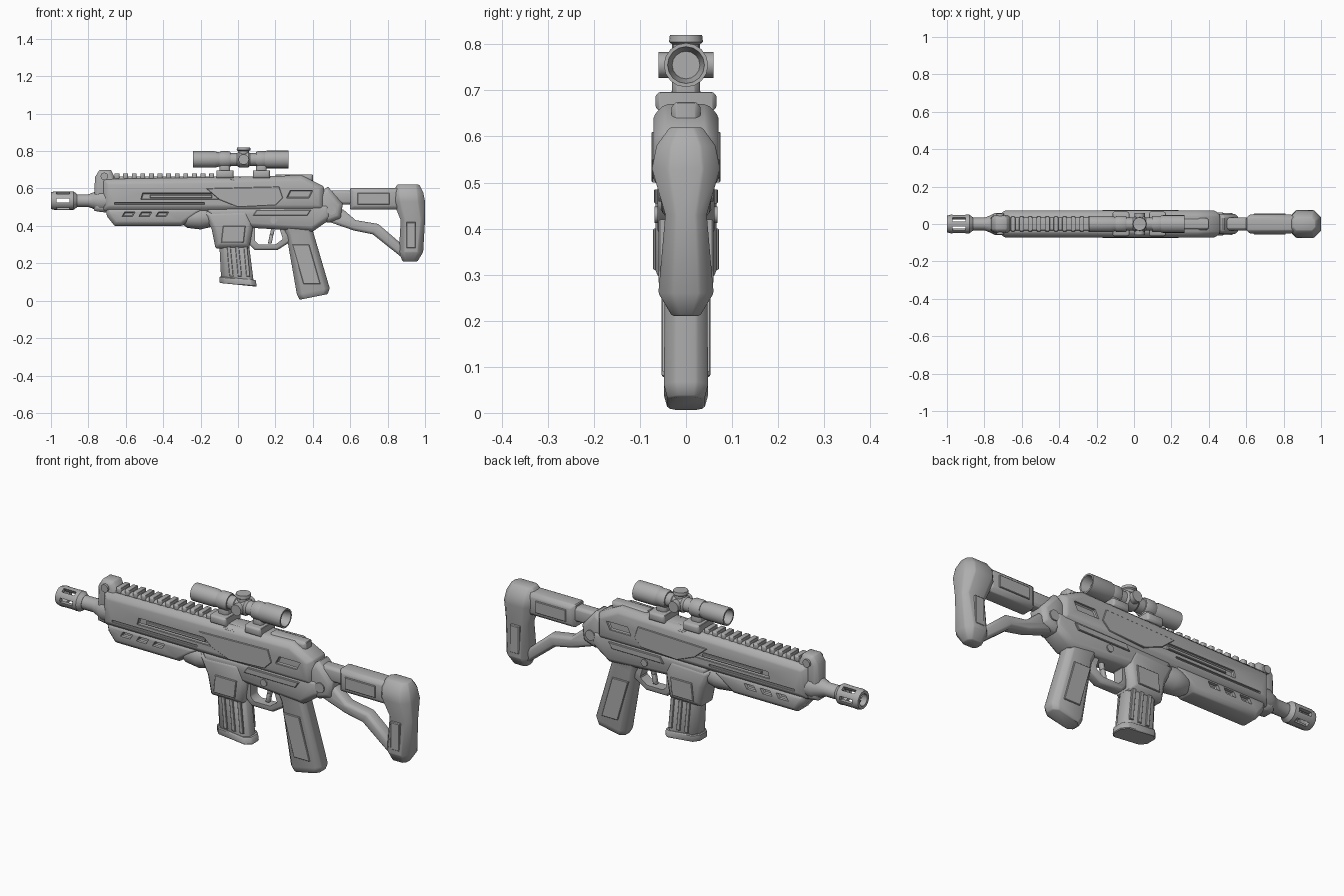
import bpy, bmesh, math
from mathutils import Vector

cube = bpy.data.objects.get("Cube")
if cube:
    bpy.data.objects.remove(cube, do_unlink=True)

GREY = (.42, .42, .42, 1)
metal = bpy.data.materials.new("plain grey")
metal.use_nodes = True
metal.diffuse_color = GREY
metal.node_tree.nodes["Principled BSDF"].inputs["Base Color"].default_value = GREY
metal.node_tree.nodes["Principled BSDF"].inputs["Roughness"].default_value = .6

# Shared lines and half widths
BARREL_Z = .535
SCOPE_X, SCOPE_Z = .015, .755
BODY = .071
LOWER = .062
MAGAZINE = .046


def skin(bm, rings):
    """Join rings of equal length and cap both ends; return the caps."""
    loops = [[bm.verts.new(point) for point in ring] for ring in rings]
    count = len(loops[0])
    for lower, upper in zip(loops, loops[1:]):
        for i in range(count):
            j = (i + 1) % count
            bm.faces.new((lower[i], lower[j], upper[j], upper[i]))
    caps = [bm.faces.new(loops[0]), bm.faces.new(loops[-1])]
    bmesh.ops.recalc_face_normals(bm, faces=bm.faces)
    return caps


def apply(obj, kind, **settings):
    modifier = obj.modifiers.new(kind.title(), kind)
    for key, value in settings.items():
        setattr(modifier, key, value)
    bpy.context.view_layer.objects.active = obj
    bpy.ops.object.modifier_apply(modifier=modifier.name)


def finish(name, bm, bevel=0):
    bmesh.ops.recalc_face_normals(bm, faces=bm.faces)
    mesh = bpy.data.meshes.new(name)
    bm.to_mesh(mesh)
    bm.free()
    mesh.materials.append(metal)
    obj = bpy.data.objects.new(name, mesh)
    bpy.context.collection.objects.link(obj)
    if bevel:
        apply(obj, "BEVEL", width=bevel, segments=1, limit_method="ANGLE", angle_limit=.6)
    return obj


def plate(name, outline, half, offset=0):
    """Side outline extruded across y with chamfered faces; an offset makes a mirrored pair."""
    xs, zs = zip(*outline)
    chamfer = min(half * .35, (max(xs) - min(xs)) / 5, (max(zs) - min(zs)) / 5)
    bm = bmesh.new()
    caps = []
    for middle in ((-offset, offset) if offset else (0,)):
        walls = (middle - half + chamfer, middle + half - chamfer)
        caps += skin(bm, [[(x, wall, z) for x, z in outline] for wall in walls])
    bmesh.ops.inset_individual(bm, faces=caps, thickness=chamfer, depth=chamfer, use_even_offset=True)
    return finish(name, bm, bevel=0 if offset else chamfer / 4)


def slab(name, left, right, bottom, top, half, lean=0, offset=0):
    """Plate with a rectangular outline whose top may lean along x."""
    outline = [(left, bottom), (right, bottom), (right + lean, top), (left + lean, top)]
    return plate(name, outline, half, offset)


def lathe(name, profile, centre, axis="x", sides=16):
    """Turned part: (position, radius) pairs along an axis."""
    along = "xyz".index(axis)
    rings = []
    for position, radius in profile:
        ring = []
        for i in range(sides):
            angle = math.tau * i / sides
            point = Vector(centre)
            point[along] += position
            point[along - 2] += radius * math.cos(angle)
            point[along - 1] += radius * math.sin(angle)
            ring.append(point)
        rings.append(ring)
    bm = bmesh.new()
    skin(bm, rings)
    return finish(name, bm)


def pin(name, x, z, radius, half):
    return lathe(name, [(-half, radius), (half, radius)], (x, 0, z), axis="y", sides=12)


def loft(name, sections, tilt=0):
    """Upright part from (z, left, right, half width) sections with cut corners."""
    rings = []
    for z, left, right, half in sections:
        middle, reach, cut_off = (left + right) / 2, (right - left) / 2, half * .5
        corners = [(reach, half - cut_off), (reach - cut_off, half)]
        corners += [(-x, y) for x, y in reversed(corners)]
        corners += [(-x, -y) for x, y in corners]
        rings.append([(middle + x, y, z + tilt * x) for x, y in corners])
    bm = bmesh.new()
    skin(bm, rings)
    return finish(name, bm, bevel=.004)


def cut(obj, cutter):
    apply(obj, "BOOLEAN", operation="DIFFERENCE", solver="EXACT", object=cutter)
    bpy.data.objects.remove(cutter, do_unlink=True)


# Muzzle, with a bore and through slots, and the barrel
bore = (0, 0, BARREL_Z)
muzzle = lathe("muzzle", [(-.88, .03), (-1, .03), (-1, .045), (-.98, .05), (-.88, .05), (-.86, .035)], bore)
for turn in range(3):
    slot = slab("slot_cutter", -.97, -.9, -.011, .011, half=.1)
    slot.location.z = BARREL_Z
    slot.rotation_euler.x = turn * math.pi / 3
    cut(muzzle, slot)
lathe("barrel", [(-.87, .034), (-.8, .034), (-.77, .045), (-.74, .06), (-.68, .06)], bore)

# Front sight block
plate("front_sight", [(-.77, .48), (-.7, .47), (-.64, .62), (-.68, .7), (-.74, .7), (-.765, .66)], half=.045)
pin("front_sight_pin", -.715, .665, radius=.02, half=.055)

# Upper body, with long vents and a rear window sunk into both sides
upper_body = plate("upper_body", [(-.72, .48), (.46, .48), (.46, .61), (.34, .67), (-.1, .66), (-.72, .65)], BODY)
cut(upper_body, slab("vent_cutter", -.52, -.1, .54, .575, half=.014, lean=.01, offset=BODY))
cut(upper_body, slab("groove_cutter", -.66, -.18, .515, .525, half=.01, offset=BODY))
cut(upper_body, slab("window_cutter", .26, .38, .55, .59, half=.014, lean=.02, offset=BODY))
slab("vent_bar", -.47, -.14, .55, .565, half=.007, offset=.061)
plate("side_cover", [(-.17, .6), (-.1, .54), (0, .5), (.2, .51), (.24, .55), (.22, .61)], half=.007, offset=.068)
slab("shoulder_ridge", 0, .3, .61, .65, half=.014, lean=-.04, offset=.05)
slab("top_ridge", .2, .4, .62, .675, half=.032)

# Toothed top rail
slab("rail", -.67, .2, .63, .665, half=.036)
for tooth in range(12):
    start = -.66 + tooth * .046
    slab("rail_tooth", start, start + .026, .65, .68, half=.04)

# Lower handguard with side openings and a round joint behind it
handguard = plate("lower_handguard", [(-.71, .5), (-.7, .45), (-.66, .4), (-.3, .4), (-.16, .5)], LOWER)
for opening in range(3):
    start = -.62 + opening * .09
    cut(handguard, slab("opening_cutter", start, start + .055, .45, .475, half=.02, lean=.015, offset=LOWER))
lathe("handguard_joint", [(-.3, .035), (-.27, .056), (-.2, .064), (-.14, .05)], (0, 0, .445))

# Lower body and magazine well
plate("lower_body", [(-.18, .5), (-.14, .42), (.06, .39), (.4, .37), (.5, .44), (.49, .52)], LOWER)
plate("magazine_well", [(-.19, .48), (-.14, .38), (-.12, .28), (.06, .28), (.085, .42), (.05, .49)], half=.066)
slab("well_panel", -.09, .03, .31, .4, half=.008, lean=.01, offset=.064)
slab("receiver_rib", .08, .37, .455, .485, half=.008, lean=.02, offset=LOWER)
pin("receiver_pin", .19, .43, radius=.018, half=.068)

# Magazine with ribs and a foot
loft("magazine", [(.3, -.1, .06, MAGAZINE), (.1, -.09, .085, MAGAZINE)], tilt=-.1)
loft("magazine_foot", [(.12, -.1, .095, .053), (.085, -.1, .1, .053)], tilt=-.1)
for rib in range(3):
    start = -.045 + rib * .045
    slab("magazine_rib", start, start + .02, .13, .29, half=.006, lean=-.015, offset=MAGAZINE)

# Trigger guard and trigger
guard = plate("trigger_guard", [(.05, .43), (.06, .3), (.09, .27), (.21, .27), (.32, .34), (.32, .43)], half=.028)
cut(guard, plate("hole_cutter", [(.09, .39), (.09, .32), (.11, .3), (.2, .3), (.24, .33), (.22, .39)], half=.1))
slab("trigger", .16, .18, .305, .355, half=.013, lean=.01)
slab("trigger_root", .17, .19, .35, .4, half=.013, lean=.01)

# Hand grip
loft("hand_grip", [(.43, .23, .46, .054), (.36, .26, .4, .045), (.05, .315, .49, .048), (.02, .33, .48, .04)], tilt=.2)
slab("grip_panel", .35, .44, .09, .3, half=.007, lean=-.06, offset=MAGAZINE)

# Stock joint, tube, cheek rest and lower arm
plate("stock_joint", [(.42, .56), (.43, .45), (.48, .415), (.55, .44), (.56, .52), (.48, .61)], half=.054)
pin("joint_bolt", .5, .485, radius=.026, half=.06)
slab("stock_tube", .44, .66, .515, .59, half=.034)
slab("cheek_rest", .6, .86, .487, .603, half=.05)
slab("cheek_panel", .64, .81, .515, .575, half=.007, offset=.049)
plate("stock_arm", [(.49, .42), (.5, .46), (.56, .49), (.63, .43), (.75, .41), (.89, .29),
                    (.89, .22), (.72, .355), (.62, .375)], half=.034)

# Butt of the stock, waisted in width
loft("stock_butt", [(.21, .88, .96, .03), (.26, .86, .99, .06), (.43, .87, 1, .045),
                    (.53, .83, 1, .074), (.58, .83, .99, .064), (.62, .85, .97, .035)])
slab("butt_panel", .9, .95, .28, .42, half=.01, offset=.05)

# Scope with hollow ends, knobs and mounts
scope_centre = (SCOPE_X, 0, SCOPE_Z)
lathe("scope_tube", [(-.2, .034), (.2, .034)], scope_centre)
lathe("scope_collar", [(-.02, .034), (-.01, .042), (.04, .042), (.05, .034)], scope_centre)
for name, side, radius in (("scope_front_bell", -1, .044), ("scope_rear_bell", 1, .048)):
    bell = [(.1, .034), (.14, radius), (.255, radius), (.255, radius - .008), (.21, .03)]
    lathe(name, [(side * position, size) for position, size in bell], scope_centre)
lathe("top_knob", [(0, .03), (.045, .03), (.05, .037), (.065, .035)], (.03, 0, SCOPE_Z), axis="z")
pin("side_knobs", .03, SCOPE_Z, radius=.028, half=.06)
for name, x in (("front", -.07), ("rear", .125)):
    ring = lathe(name + "_scope_ring", [(-.03, .04), (-.02, .044), (.02, .044), (.03, .04)], (x, 0, SCOPE_Z))
    slab(name + "_scope_post", x - .028, x + .028, .68, .735, half=.03)
    slab(name + "_scope_clamp", x - .045, x + .045, .655, .697, half=.066)

# Smooth shading with sharp edges kept
bpy.ops.object.select_all(action="DESELECT")
for obj in bpy.context.scene.objects:
    if obj.type == "MESH":
        obj.select_set(True)
        bpy.context.view_layer.objects.active = obj
bpy.ops.object.shade_smooth_by_angle(angle=math.radians(35))
